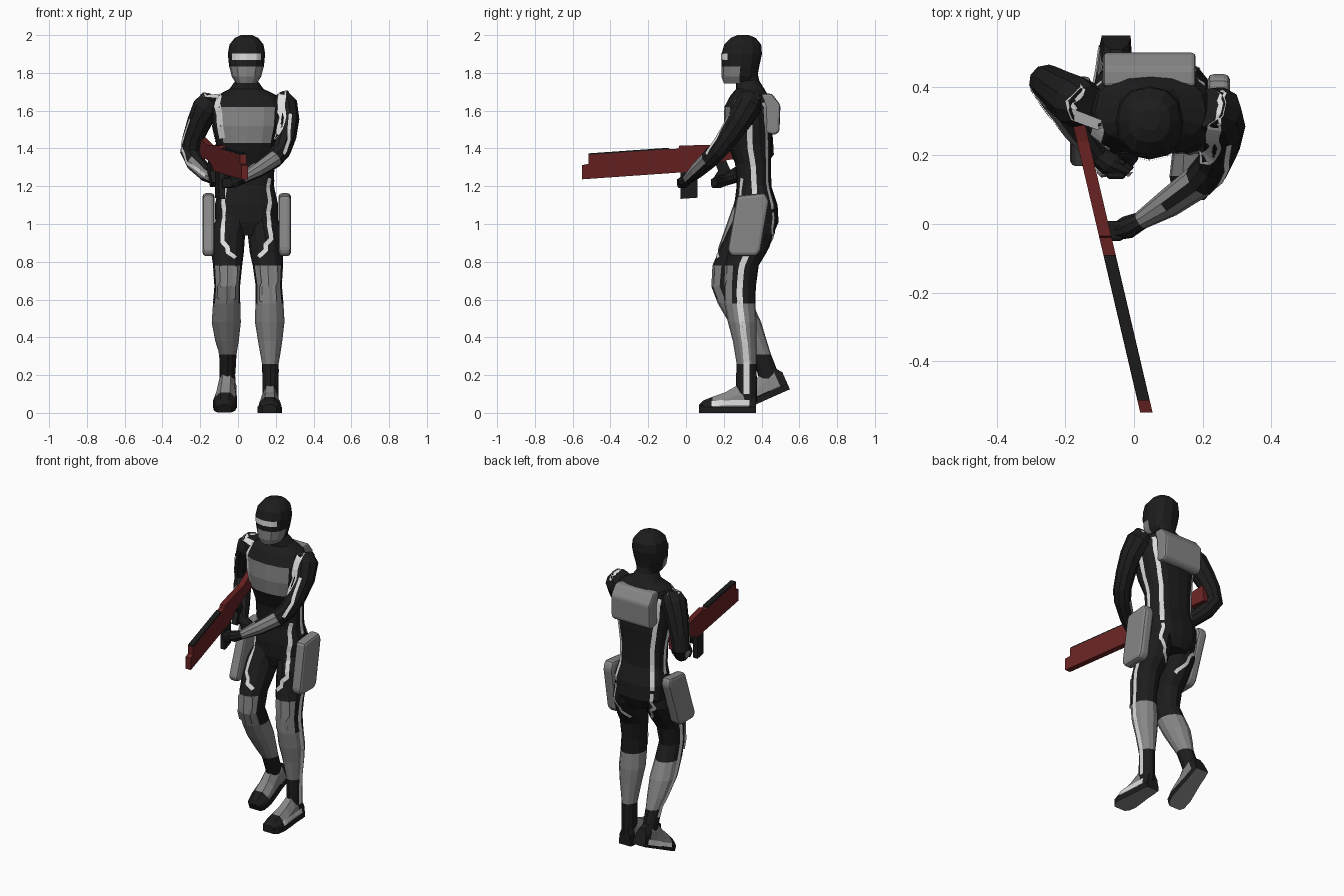
import bpy, bmesh, math
from mathutils import Vector
from mathutils.bvhtree import BVHTree

MATS = []
for nm, c in [("black suit", (.012, .012, .012)), ("grey armour", (.24, .24, .24)),
              ("white trim", (.72, .72, .72)), ("dark red", (.14, .016, .016))]:
    m = bpy.data.materials.new(nm)
    m.diffuse_color = (*c, 1)
    MATS.append(m)
BLACK, GREY, WHITE, RED = range(4)
GEO = {}


def make(name, verts, faces, rule, bevel=0):
    """Mesh object; rule is a material index or a function of face centre and normal."""
    me = bpy.data.meshes.new(name)
    me.from_pydata([tuple(v) for v in verts], [], faces)
    bm = bmesh.new()
    bm.from_mesh(me)
    bmesh.ops.recalc_face_normals(bm, faces=bm.faces)
    bm.normal_update()
    for f in bm.faces:
        f.material_index = rule(f.calc_center_median(), f.normal) if callable(rule) else rule
    bm.to_mesh(me)
    bm.free()
    for m in MATS:
        me.materials.append(m)
    ob = bpy.data.objects.new(name, me)
    bpy.context.collection.objects.link(ob)
    if bevel:
        b = ob.modifiers.new("bevel", 'BEVEL')
        b.width, b.segments = bevel, 2
    GEO[name] = ([v.co.copy() for v in me.vertices], [tuple(p.vertices) for p in me.polygons])
    return ob


def skin(name, rings, rule):
    n = len(rings[0])
    faces = [(i * n + j, i * n + (j + 1) % n, (i + 1) * n + (j + 1) % n, (i + 1) * n + j)
             for i in range(len(rings) - 1) for j in range(n)]
    faces += [tuple(range(n)), tuple(range((len(rings) - 1) * n, len(rings) * n))]
    return make(name, [v for r in rings for v in r], faces, rule)


def loft(name, secs, rule, n=12, p=2.0):
    """Horizontal superellipse sections (x, y, z, rx, ry)."""
    def pw(v):
        return math.copysign(abs(v) ** (2 / p), v)
    return skin(name, [[(x + rx * pw(math.cos(a)), y + ry * pw(math.sin(a)), z)
                        for a in (2 * math.pi * k / n for k in range(n))]
                       for x, y, z, rx, ry in secs], rule)


def limb(name, pts, rule, n=10):
    """Tube through (x, y, z, r) points, rings square to the path."""
    c = [Vector(p[:3]) for p in pts]
    u = (c[3] - c[0]).cross(c[-1] - c[3]).normalized()
    rings = []
    for i, p in enumerate(pts):
        t = (c[min(i + 1, len(c) - 1)] - c[max(i - 1, 0)]).normalized()
        v = t.cross(u).normalized()
        rings.append([c[i] + p[3] * (math.cos(a) * u + math.sin(a) * v)
                      for a in (2 * math.pi * k / n for k in range(n))])
    return skin(name, rings, rule)


def prism(name, prof, x0, x1, rule, bevel=0, xf=lambda x, y, z: (x, y, z)):
    """Side profile (y, z) extruded along x."""
    n = len(prof)
    v = [xf(x, y, z) for x in (x0, x1) for y, z in prof]
    f = [tuple(range(n)), tuple(range(n, 2 * n))]
    f += [(i, (i + 1) % n, n + (i + 1) % n, n + i) for i in range(n)]
    return make(name, v, f, rule, bevel)


def stripe(name, pts, width, targets, mat=WHITE, lift=.004):
    """Thin ribbon laid onto the surface of the target parts."""
    vs, fs = [], []
    for t in targets:
        o = len(vs)
        vs += GEO[t][0]
        fs += [tuple(i + o for i in f) for f in GEO[t][1]]
    tree = BVHTree.FromPolygons(vs, fs)
    pts = [Vector(p) for p in pts]
    path = [a.lerp(b, k / 5) for a, b in zip(pts, pts[1:]) for k in range(5)] + [pts[-1]]
    near = [tree.find_nearest(p)[:2] for p in path]
    out = []
    for i, (p, nrm) in enumerate(near):
        t = near[min(i + 1, len(near) - 1)][0] - near[max(i - 1, 0)][0]
        s = t.cross(nrm).normalized() * width / 2
        for q in (p - s, p + s):
            h, hn = tree.find_nearest(q)[:2]
            out.append(h + hn * lift)
    make(name, out, [(2 * i, 2 * i + 1, 2 * i + 3, 2 * i + 2) for i in range(len(near) - 1)], mat)


# torso with grey chest panel
loft("torso", [(.045, .37, .94, .09, .09), (.045, .375, 1.01, .165, .115), (.045, .37, 1.1, .168, .115),
               (.045, .36, 1.2, .145, .092), (.045, .355, 1.32, .148, .095), (.048, .335, 1.43, .165, .12),
               (.05, .325, 1.52, .185, .125), (.05, .325, 1.62, .192, .122), (.048, .335, 1.68, .16, .1),
               (.045, .34, 1.715, .09, .075), (.045, .325, 1.76, .058, .062), (.045, .315, 1.82, .058, .06)],
     lambda c, n: GREY if 1.43 < c.z < 1.62 and n.y < -.55 and abs(c.x - .05) < .14 else BLACK, 16, 2.5)

# head with grey jaw guard and white visor
loft("head", [(.045, .285, 1.745, .055, .085), (.045, .283, 1.78, .078, .095), (.045, .288, 1.835, .092, .1),
              (.045, .295, 1.9, .099, .107), (.045, .3, 1.95, .09, .098), (.045, .303, 1.985, .062, .066),
              (.045, .303, 2.0, .03, .03)],
     lambda c, n: GREY if c.z < 1.84 and c.y < .3 and n.z > -.9 else BLACK, 12, 2.3)
stripe("visor", [(-.03, .22, 1.885), (.01, .19, 1.885), (.045, .18, 1.885), (.08, .19, 1.885), (.12, .22, 1.885)],
       .032, ["head"])

# backpack
prism("backpack", [(.40, 1.69), (.455, 1.69), (.5, 1.63), (.495, 1.49), (.47, 1.47), (.40, 1.49)],
      -.09, .18, GREY, .012)

# arms holding the gun
limb("right_arm", [(-.135, .345, 1.665, .06), (-.165, .355, 1.62, .076), (-.205, .38, 1.54, .066),
                   (-.24, .405, 1.45, .056), (-.255, .415, 1.38, .052), (-.23, .375, 1.33, .05),
                   (-.165, .28, 1.265, .043), (-.105, .2, 1.23, .03), (-.07, .175, 1.225, .036),
                   (-.015, .15, 1.22, .022)],
     lambda c, n: GREY if 1.235 < c.z < 1.34 and c.y > .2 and n.dot(Vector((-.4, -.7, -.2))) > .35 else BLACK)
limb("left_arm", [(.215, .34, 1.67, .06), (.24, .33, 1.63, .076), (.258, .285, 1.55, .067),
                  (.252, .225, 1.46, .057), (.23, .17, 1.39, .052), (.19, .125, 1.345, .05),
                  (.1, .06, 1.285, .042), (.02, .01, 1.238, .027), (-.02, -.01, 1.225, .034),
                  (-.07, -.03, 1.22, .02)],
     lambda c, n: GREY if .02 < c.x < .19 and c.z < 1.35 and n.dot(Vector((-.5, -.4, .6))) > -.25 else BLACK)
for tag, x, y, z in (("right", -.05, .16, 1.21), ("left", -.055, -.02, 1.21)):
    prism(tag + "_fingers", [(y - .03, z + .03), (y + .03, z + .04), (y + .025, z - .02), (y - .025, z - .02)],
          x - .03, x + .025, BLACK, .01)


# legs
def leg_rule(boot):
    def rule(c, n):
        if boot < c.z < .58 or (.58 <= c.z < .78 and n.y < -.3):
            return GREY
        return BLACK
    return rule


loft("left_leg", [(.12, .38, 1.06, .08, .1), (.143, .355, .95, .092, .115), (.15, .325, .85, .088, .102),
                  (.158, .295, .78, .08, .09), (.163, .285, .67, .069, .085), (.166, .285, .58, .074, .082),
                  (.168, .298, .48, .078, .076), (.17, .31, .38, .064, .062), (.171, .32, .26, .044, .052),
                  (.172, .32, .16, .042, .056), (.172, .32, .06, .042, .056)], leg_rule(.26))
loft("right_leg", [(-.025, .37, 1.06, .08, .1), (-.052, .33, .95, .09, .115), (-.055, .275, .85, .086, .105),
                   (-.055, .235, .78, .077, .095), (-.057, .222, .67, .068, .088), (-.06, .26, .58, .072, .092),
                   (-.062, .312, .48, .077, .086), (-.058, .36, .38, .062, .068), (-.053, .395, .31, .045, .055),
                   (-.055, .43, .22, .042, .055), (-.06, .45, .14, .038, .05)], leg_rule(.31))
# knee pads
stripe("right_knee_pad", [(-.056, .12, .78), (-.057, .1, .67), (-.06, .13, .59)], .1, ["right_leg"], GREY, .012)
stripe("left_knee_pad", [(.16, .18, .78), (.163, .18, .67), (.166, .18, .59)], .1, ["left_leg"], GREY, .009)


# boots: heel at local y 0, toe at -0.3
def boot(name, x, y, z, pitch, yaw):
    c, s = math.cos(pitch), math.sin(pitch)
    rings = []
    for ly, w, h in [(0, .042, .1), (-.04, .047, .15), (-.1, .05, .145), (-.16, .057, .11),
                     (-.23, .064, .085), (-.28, .056, .065), (-.3, .038, .045)]:
        prof = [(-w, 0), (w, 0), (w, .032), (w * .93, .036), (w * .85, h * .65), (w * .4, h),
                (-w * .4, h), (-w * .85, h * .65), (-w * .93, .036), (-w, .032)]
        rings.append([(x + px + yaw * ly, y + ly * c - pz * s, z + ly * s + pz * c) for px, pz in prof])

    def rule(p, n):
        ly = (p.y - y) * c + (p.z - z) * s
        lz = (p.z - z) * c - (p.y - y) * s
        if lz < .005:
            return GREY
        return GREY if lz > .034 and -.23 < ly < -.06 else BLACK
    skin(name, rings, rule)


boot("left_boot", .17, .37, 0, 0, .01)
boot("right_boot", -.052, .55, .125, math.radians(24), .07)
stripe("left_boot_trim", [(.25, .34, .055), (.25, .25, .055), (.25, .13, .055)], .03, ["left_boot"])
stripe("right_boot_trim", [(-.14, .52, .16), (-.15, .42, .12), (-.16, .33, .075)], .03, ["right_boot"])

# hip pouches
POUCH = [(.27, 1.15), (.42, 1.165), (.44, 1.12), (.395, .86), (.375, .83), (.24, .83), (.22, .86)]
prism("left_pouch", POUCH, .215, .28, GREY, .018)
prism("right_pouch", POUCH, -.187, -.125, GREY, .018, lambda x, y, z: (x, y - (1.16 - z) * .18, z))

# white trim: shoulders and back, hips, flanks, outer legs
C = .045
for tag, s, dy in (("right", -1, -.05), ("left", 1, 0)):
    arm, leg = tag + "_arm", tag + "_leg"
    stripe(tag + "_shoulder_trim", [(C + s * .175, .2, 1.44), (C + s * .18, .2, 1.58), (C + s * .185, .24, 1.7),
                                    (C + s * .195, .33, 1.77), (C + s * .19, .42, 1.7)],
           .042, ["torso", arm])
    stripe(tag + "_back_trim", [(C + s * .185, .44, 1.66), (C + s * .16, .47, 1.52), (C + s * .13, .48, 1.32),
                                (C + s * .13, .48, 1.2), (C + s * .15, .5, 1.08)], .026, ["torso"])
    stripe(tag + "_flank_trim", [(C + s * .25, .35, 1.52), (C + s * .22, .35, 1.3), (C + s * .22, .35, 1.17)],
           .028, ["torso"])
    stripe(tag + "_hip_trim", [(C + s * .15, .27, 1.24), (C + s * .145, .23, 1.12), (C + s * .14, .2, 1.02),
                               (C + s * .145, .2 + dy, .93), (C + s * .1, .17 + dy, .88),
                               (C + s * .05, .2 + dy, .83)], .024, ["torso", leg])
    stripe(tag + "_seat_trim", [(C + s * .15, .5, 1.06), (C + s * .15, .49, .95), (C + s * .1, .48, .88),
                                (C + s * .04, .42 + dy, .83)], .02, ["torso", leg])
    knee = (-.2, .235) if s < 0 else (.3, .29)
    low = [(-.2, .31, .48), (-.2, .37, .36), (-.15, .41, .26)] if s < 0 else \
        [(.3, .3, .48), (.3, .31, .36), (.3, .32, .1)]
    stripe(tag + "_leg_trim", [(knee[0], knee[1] + .02, .84), (*knee, .7), (knee[0], knee[1] + .01, .6)] + low,
           .032, [leg])
stripe("left_sleeve_trim", [(.29, .2, 1.6), (.29, .13, 1.46), (.26, .08, 1.38)], .018, ["left_arm"])
stripe("right_sleeve_trim", [(-.27, .33, 1.56), (-.33, .38, 1.42), (-.31, .32, 1.32), (-.2, .2, 1.26)],
       .018, ["right_arm"])


# long gun, sheared to its carrying angle
def aim(x, y, z):
    return (x - .0925 - .234 * y, y, z + .07 * y)


prism("gun_body", [(-.55, 1.275), (-.55, 1.35), (-.515, 1.355), (-.515, 1.402), (-.04, 1.402), (-.035, 1.418),
                   (.12, 1.41), (.24, 1.4), (.41, 1.43), (.42, 1.325), (.24, 1.325), (.16, 1.315),
                   (.07, 1.275), (-.04, 1.275)], -.018, .018, RED, 0, aim)
prism("gun_top_rail", [(-.515, 1.402), (-.515, 1.41), (-.09, 1.41), (-.09, 1.402)], -.017, .017, BLACK, 0, aim)
prism("gun_magazine", [(-.03, 1.28), (.06, 1.28), (.06, 1.135), (-.03, 1.135)], -.016, .016, BLACK, 0, aim)
prism("gun_grip", [(.13, 1.21), (.17, 1.185), (.235, 1.27), (.21, 1.325), (.15, 1.32), (.17, 1.27)],
      -.016, .016, BLACK, 0, aim)
